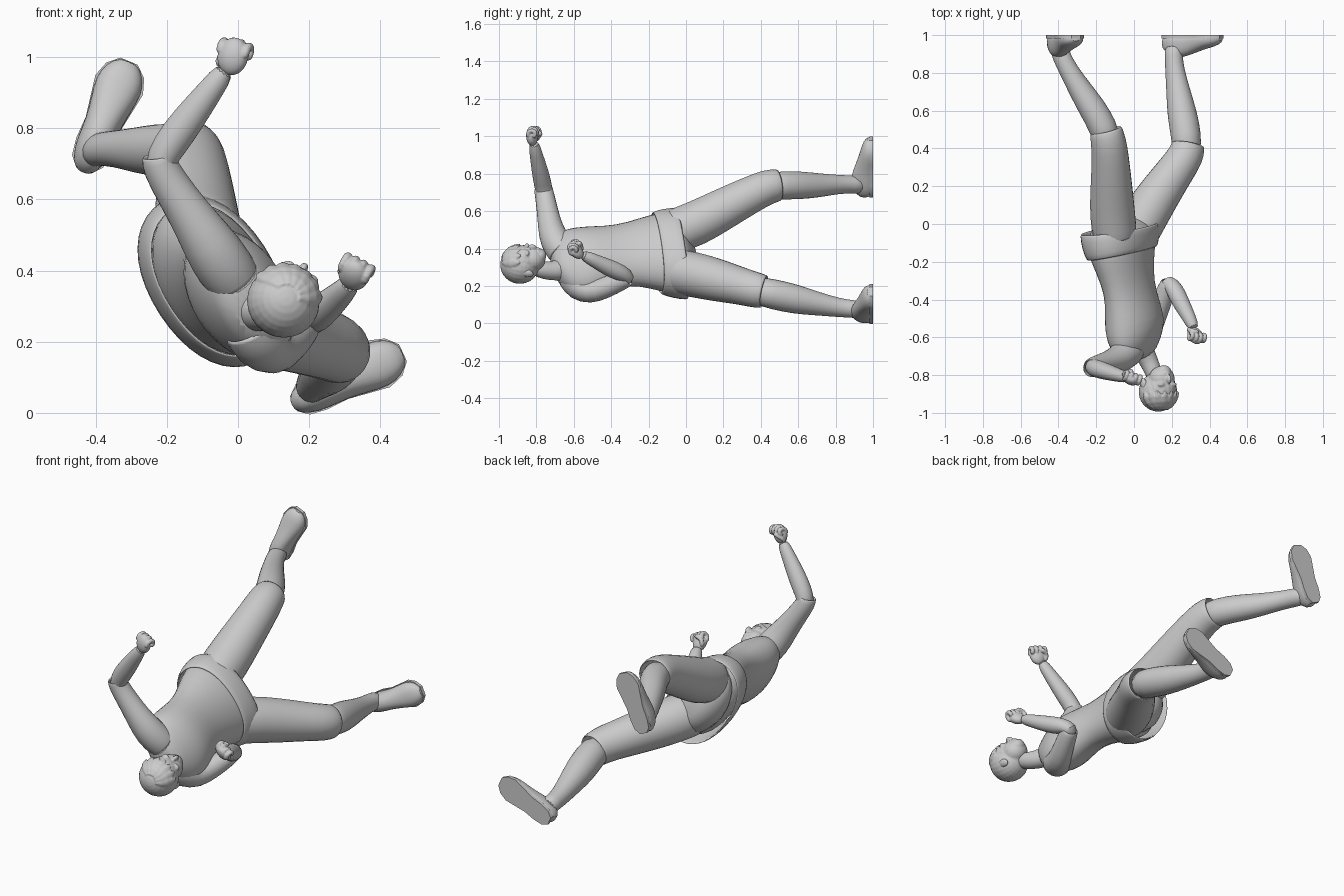
import bpy, bmesh, math
from mathutils import Vector as V, Matrix

if "Cube" in bpy.data.objects:
    bpy.data.objects.remove(bpy.data.objects["Cube"])


def finish(name, bm, sub=1, thick=0, angle=50, voxel=0, relax=4):
    bmesh.ops.recalc_face_normals(bm, faces=bm.faces)
    me = bpy.data.meshes.new(name)
    bm.to_mesh(me)
    bm.free()
    ob = bpy.data.objects.new(name, me)
    bpy.context.collection.objects.link(ob)
    bpy.context.view_layer.objects.active = ob
    ob.select_set(True)
    bpy.ops.object.shade_smooth_by_angle(angle=math.radians(angle))
    ob.select_set(False)
    if thick:
        m = ob.modifiers.new("thickness", 'SOLIDIFY')
        m.thickness, m.offset = thick, -1
    if sub:
        m = ob.modifiers.new("smooth", 'SUBSURF')
        m.levels = m.render_levels = sub
    if voxel:  # fuse overlapping forms into one skin
        m = ob.modifiers.new("fuse", 'REMESH')
        m.mode, m.voxel_size, m.use_smooth_shade = 'VOXEL', voxel, True
        m = ob.modifiers.new("relax", 'SMOOTH')
        m.factor, m.iterations = .5, relax
    return ob


def tube(bm, rings, sides, n=14, caps=True, power=1.0, ymax=None, tilt=False):
    """Skin elliptical rings (x, y, z, half width, half depth); sides = first and last width axis."""
    pts = [V(r[:3]) for r in rings]
    s0, s1 = V(sides[0]), V(sides[-1])
    loops = []
    for i, r in enumerate(rings):
        t = (pts[min(i + 1, len(pts) - 1)] - pts[max(i - 1, 0)]).normalized()
        s = s0.lerp(s1, i / (len(rings) - 1)).normalized()
        flat = (s - t * s.dot(t)).normalized()
        f = flat.cross(t)
        if not tilt:
            s = flat
        loop = []
        for k in range(n):
            a = 2 * math.pi * k / n
            c, d = (math.copysign(abs(v) ** power, v) for v in (math.cos(a), math.sin(a)))
            p = pts[i] + s * c * r[3] * 1.03 + f * d * r[4] * 1.03
            if ymax is not None:
                p.y = min(p.y, ymax)
            loop.append(bm.verts.new(p))
        loops.append(loop)
    for A, B in zip(loops, loops[1:]):
        for k in range(n):
            bm.faces.new((A[k], A[(k + 1) % n], B[(k + 1) % n], B[k]))
    if caps:
        bm.faces.new(loops[0])
        bm.faces.new(loops[-1])


def loft(name, rings, sides, n=14, caps=True, thick=0, **opts):
    bm = bmesh.new()
    tube(bm, rings, sides, n, caps, **opts)
    return finish(name, bm, 1, thick)


def frame(centre, up, fwd):
    """Matrix with local z along up and local -y facing fwd."""
    z = V(up).normalized()
    f = V(fwd)
    f = (f - z * f.dot(z)).normalized()
    m = Matrix(((-f).cross(z), -f, z)).transposed().to_4x4()
    m.translation = centre
    return m


def ball(bm, mat, centre, radii, seg=20):
    bmesh.ops.create_uvsphere(bm, u_segments=seg, v_segments=seg // 2 + 2, radius=1,
        matrix=mat @ Matrix.Translation(centre) @ Matrix.Diagonal((*radii, 1)))


HIP, SHO = (.54, .14, -.83), (.47, .37, -.8)

# Torso shirt, from hips to collar
loft("shirt", [(-.07, -.03, .375, .245, .16), (-.064, -.12, .375, .237, .152),
    (-.047, -.22, .373, .207, .127), (-.025, -.34, .365, .176, .108),
    (-.008, -.45, .348, .19, .126), (.003, -.53, .33, .205, .137),
    (.012, -.61, .317, .207, .117), (.03, -.67, .303, .155, .085),
    (.05, -.705, .285, .065, .06)], (HIP, SHO), n=18, tilt=True)

# Flared shirt hem and the seat under it
loft("shirt_hem", [(-.062, -.16, .376, .235, .153), (-.07, -.1, .374, .255, .17),
    (-.074, -.02, .372, .265, .176)], (HIP,), n=20, caps=False, thick=.012, tilt=True, power=.93)
loft("seat", [(-.068, -.1, .375, .22, .14), (-.065, -.04, .378, .22, .148),
    (-.055, .02, .38, .17, .115), (-.045, .045, .385, .09, .06)], (HIP,), n=16, tilt=True)

# Trouser legs with open cuffs at the knees
loft("right_trouser_leg", [(-.1, -.07, .49, .12, .115), (-.115, .05, .53, .122, .122),
    (-.12, .2, .612, .112, .11), (-.125, .35, .69, .1, .098),
    (-.135, .44, .732, .093, .094), (-.15, .50, .74, .085, .088)], (HIP,), caps=False, thick=.01)
loft("left_trouser_leg", [(.0, -.07, .28, .12, .12), (.055, .04, .262, .122, .125),
    (.14, .17, .23, .115, .112), (.225, .29, .2, .1, .1),
    (.278, .365, .18, .096, .096), (.287, .42, .168, .09, .09)], (HIP,), caps=False, thick=.01)

# Lower legs
loft("right_lower_leg", [(-.135, .42, .73, .075, .075), (-.165, .52, .738, .076, .075),
    (-.225, .62, .738, .076, .072), (-.29, .72, .738, .064, .06),
    (-.35, .82, .743, .05, .05), (-.385, .89, .742, .047, .05),
    (-.405, .95, .735, .045, .05)], (HIP,))
loft("left_lower_leg", [(.28, .36, .18, .078, .078), (.277, .47, .155, .08, .08),
    (.255, .58, .13, .08, .08), (.235, .7, .105, .062, .065),
    (.215, .82, .083, .05, .05), (.21, .89, .077, .047, .048),
    (.21, .95, .07, .045, .048)], (HIP,))

# Shoes standing against the plane y = 1, each with a flat sole
for side, heel, toe in (("right", V((-.43, 1, .69)), V((-.31, 1, .98))),
                        ("left", V((.165, 1, .03)), V((.455, 1, .165)))):
    d = toe - heel
    across = d.cross(V((0, 1, 0))).normalized()
    prof = [(-.03, .022, .05), (.06, .045, .1), (.22, .052, .13), (.42, .05, .11),
            (.62, .06, .085), (.8, .069, .068), (.94, .055, .055), (1.03, .025, .03)]
    loft(side + "_shoe", [(*(heel + d * t - V((0, h * .25, 0))), w, h * .72)
        for t, w, h in prof], (across,), ymax=.99, power=.85)
    bm = bmesh.new()
    edge = [heel + d * t + across * w * 1.05 * sg for sg, seq in ((1, prof), (-1, prof[::-1])) for t, w, h in seq]
    face = bm.faces.new([bm.verts.new((p.x, 1, p.z)) for p in edge])
    ext = bmesh.ops.extrude_face_region(bm, geom=[face])
    bmesh.ops.translate(bm, vec=(0, -.018, 0), verts=[v for v in ext["geom"] if isinstance(v, bmesh.types.BMVert)])
    finish(side + "_sole", bm, sub=0, angle=40)

# Sleeves (open at the elbow) and forearms
loft("right_sleeve", [(-.01, -.655, .37, .08, .08), (-.062, -.705, .445, .084, .082),
    (-.11, -.727, .52, .068, .066), (-.17, -.742, .61, .056, .057),
    (-.22, -.757, .69, .052, .052), (-.225, -.764, .725, .047, .05)], ((1, 0, 0),), n=12, caps=False, thick=.007)
loft("right_forearm", [(-.2, -.75, .66, .044, .044), (-.222, -.757, .70, .046, .046),
    (-.195, -.767, .75, .05, .048), (-.14, -.783, .825, .048, .044),
    (-.075, -.803, .91, .036, .034), (-.03, -.815, .972, .03, .028)], ((1, 0, 0),), n=12)
loft("left_sleeve", [(.03, -.6, .25, .08, .09), (.065, -.57, .185, .08, .078),
    (.1, -.51, .165, .066, .066), (.138, -.43, .19, .056, .057),
    (.172, -.35, .225, .051, .052), (.188, -.31, .245, .046, .047)], ((1, 0, 0),), n=12, caps=False, thick=.007)
loft("left_forearm", [(.17, -.34, .225, .044, .044), (.186, -.305, .248, .046, .046),
    (.215, -.345, .268, .049, .048), (.25, -.42, .3, .046, .046),
    (.295, -.5, .34, .036, .035), (.32, -.56, .37, .03, .028)], ((1, 0, 0),), n=12)


# Clenched fists: palm, four curled fingers, thumb
def fist(name, centre, up, palm):
    m = frame(centre, up, palm)
    bm = bmesh.new()
    ball(bm, m, (0, .003, -.008), (.046, .032, .054), 16)
    for k in range(4):
        x = (k - 1.5) * .025
        top = .04 - abs(k - 1.5) * .006
        arc = [(x, .014, -.01), (x, .012, top - .008), (x, -.012, top), (x, -.028, .022),
               (x, -.026, .0), (x, -.01, -.004)]
        tube(bm, [(*(m @ V(p)), .0125, .015) for p in arc], (m.to_3x3() @ V((1, 0, 0)),), n=8)
    thumb = [(.035, .0, -.045), (.046, -.02, -.018), (.028, -.036, .0), (.002, -.038, .006)]
    tube(bm, [(*(m @ V(p)), .014, .014) for p in thumb], (m.to_3x3() @ V((0, 0, 1)),), n=8)
    return finish(name, bm, voxel=.0035, relax=2)


fist("right_fist", (-.012, -.82, 1.01), (.2, -.05, 1), (.3, .9, 0))
fist("left_fist", (.328, -.595, .395), (.2, -.7, .6), (.5, .5, .8))

# Neck
loft("neck", [(.02, -.62, .3, .07, .06), (.06, -.69, .282, .058, .054),
    (.09, -.75, .278, .047, .047), (.12, -.83, .305, .045, .045)], (SHO,), n=12)

# Head: skull, jaw, chin, nose, lips, eyes and ears fused together
H = frame((.135, -.87, .325), (.08, -1, .12), (.5, .25, .83))
bm = bmesh.new()
ball(bm, H, (0, .005, .008), (.09, .1, .1))
ball(bm, H, (0, -.03, -.045), (.07, .066, .07))
ball(bm, H, (0, -.056, -.08), (.042, .038, .036), 14)
ball(bm, H, (0, -.1, -.035), (.013, .018, .024), 12)
ball(bm, H, (0, -.088, -.068), (.024, .012, .01), 12)
for sx in (-1, 1):
    ball(bm, H, (sx * .036, -.083, -.008), (.022, .014, .012), 12)
    ball(bm, H, (sx * .09, .012, -.025), (.013, .022, .033), 12)
finish("head", bm, sub=0, voxel=.005, relax=4)

# Hair cap with low swept locks running from crown to brow
bm = bmesh.new()
ball(bm, H, (0, .018, .017), (.103, .1, .104), 24)
for k in range(7):
    a = (k - 3) * .38
    lock = []
    for e, w in ((1.25, .01), (.95, .022), (.65, .026), (.35, .022), (.1, .006)):
        b = a + (1.25 - e) * .2
        p = V((.1 * math.sin(b) * math.cos(e), .014 - .099 * math.cos(b) * math.cos(e), .015 + .1 * math.sin(e)))
        lock.append((*(H @ p), w * (.6 + .4 * math.cos(e)), .011))
    tube(bm, lock, (H.to_3x3() @ V((math.cos(a), math.sin(a), 0)),), n=10)
finish("hair", bm, sub=0, voxel=.004, relax=3)
